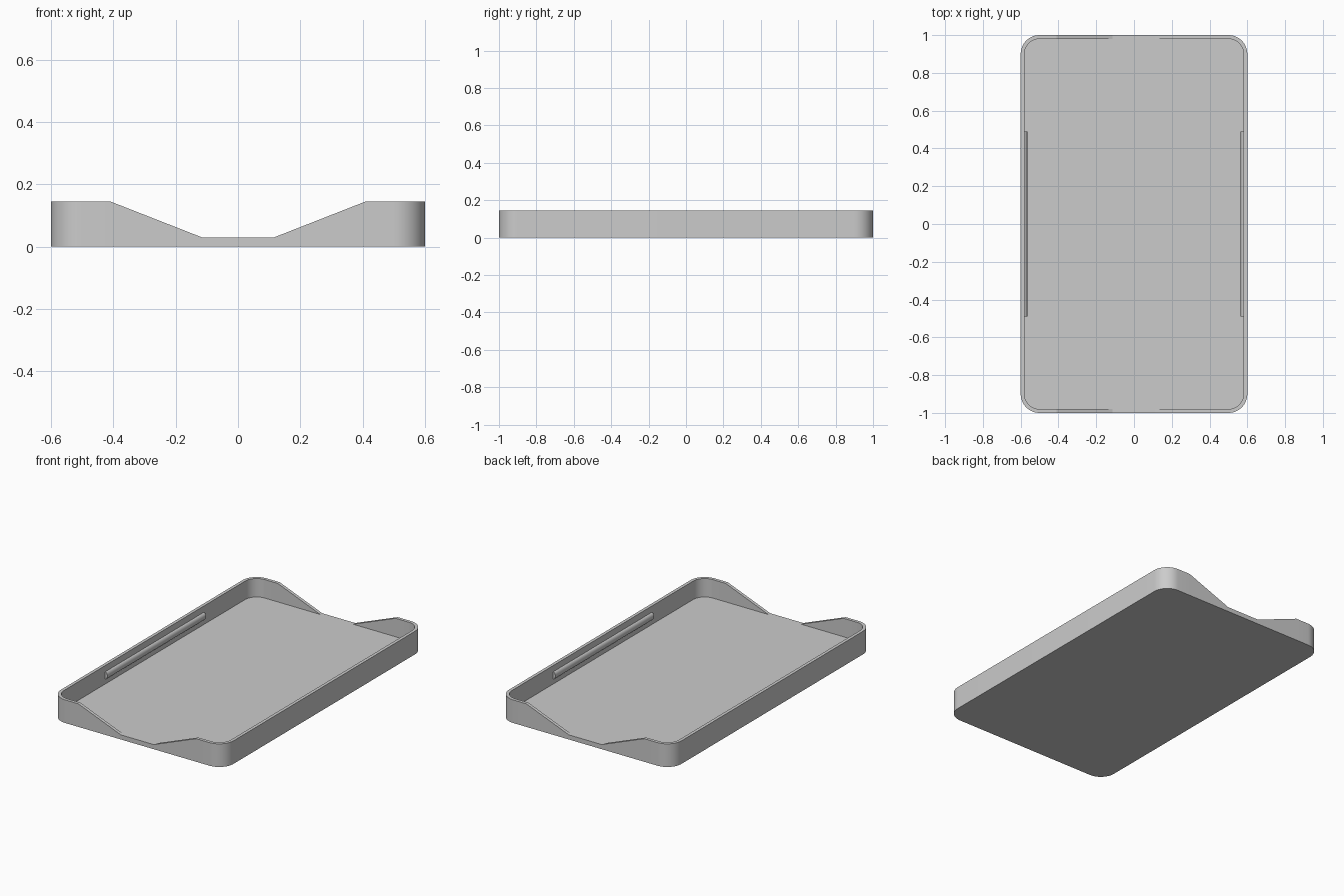
import bpy, bmesh
from math import sin, cos, pi, radians

default = bpy.data.objects.get("Cube")
if default:
    bpy.data.objects.remove(default, do_unlink=True)

HALF_X, HALF_Y, RADIUS, WALL = 0.6, 1.0, 0.1, 0.02
FLOOR, TOP = 0.029, 0.145
NOTCH_LOW, NOTCH_HIGH = 0.114, 0.41

grey = bpy.data.materials.new("light_grey")
grey.use_nodes = True
colour = (0.6, 0.6, 0.6, 1)
grey.diffuse_color = colour
grey.node_tree.nodes["Principled BSDF"].inputs["Base Color"].default_value = colour


def finish(name, bm, angle):
    """Turn a bmesh into a shaded object."""
    bmesh.ops.remove_doubles(bm, verts=bm.verts, dist=1e-5)
    bmesh.ops.recalc_face_normals(bm, faces=bm.faces)
    mesh = bpy.data.meshes.new(name)
    bm.to_mesh(mesh)
    bm.free()
    mesh.materials.append(grey)
    obj = bpy.data.objects.new(name, mesh)
    bpy.context.collection.objects.link(obj)
    bpy.ops.object.select_all(action='DESELECT')
    obj.select_set(True)
    bpy.context.view_layer.objects.active = obj
    bpy.ops.object.shade_smooth_by_angle(angle=radians(angle))
    return obj


def outline(inset, steps=12):
    """Rounded rectangle with extra points where the end notches bend."""
    r = RADIUS - inset
    cx, cy = HALF_X - RADIUS, HALF_Y - RADIUS
    stops = (NOTCH_HIGH, NOTCH_LOW, -NOTCH_LOW, -NOTCH_HIGH)
    pts = []
    for quarter, (sx, sy) in enumerate(((1, 1), (-1, 1), (-1, -1), (1, -1))):
        for i in range(steps + 1):
            a = (quarter + i / steps) * pi / 2
            pts.append((sx * cx + r * cos(a), sy * cy + r * sin(a)))
        if quarter in (0, 2):
            pts += [(sy * x, sy * (HALF_Y - inset)) for x in stops]
    return pts


def rim_height(x):
    t = (abs(x) - NOTCH_LOW) / (NOTCH_HIGH - NOTCH_LOW)
    return FLOOR + (TOP - FLOOR) * min(1, max(0, t))


# Tray: base, outer wall, rim, inner wall and floor
bm = bmesh.new()
outer, inner = outline(0), outline(WALL)
rings = [
    [bm.verts.new((x, y, 0)) for x, y in outer],
    [bm.verts.new((x, y, rim_height(x))) for x, y in outer],
    [bm.verts.new((x, y, rim_height(x))) for x, y in inner],
    [bm.verts.new((x, y, FLOOR)) for x, y in inner],
]
n = len(outer)
for low, high in zip(rings, rings[1:]):
    for i in range(n):
        j = (i + 1) % n
        bm.faces.new((low[i], low[j], high[j], high[i]))
bm.faces.new(rings[0][::-1])
bm.faces.new(rings[-1])
finish("tray", bm, 15)

# Rounded snap ridges along the inside of the long walls
for side, name in ((1, "left_ridge"), (-1, "right_ridge")):
    bm = bmesh.new()
    profile = []
    for i in range(13):
        a = pi * i / 12
        profile.append(bm.verts.new((side * (HALF_X - WALL + 0.001 - 0.016 * sin(a)),
                                     -0.49, 0.083 - 0.023 * cos(a))))
    cap = bm.faces.new(profile)
    ext = bmesh.ops.extrude_face_region(bm, geom=[cap], use_keep_orig=True)
    moved = [v for v in ext["geom"] if isinstance(v, bmesh.types.BMVert)]
    bmesh.ops.translate(bm, verts=moved, vec=(0, 0.98, 0))
    finish(name, bm, 30)
